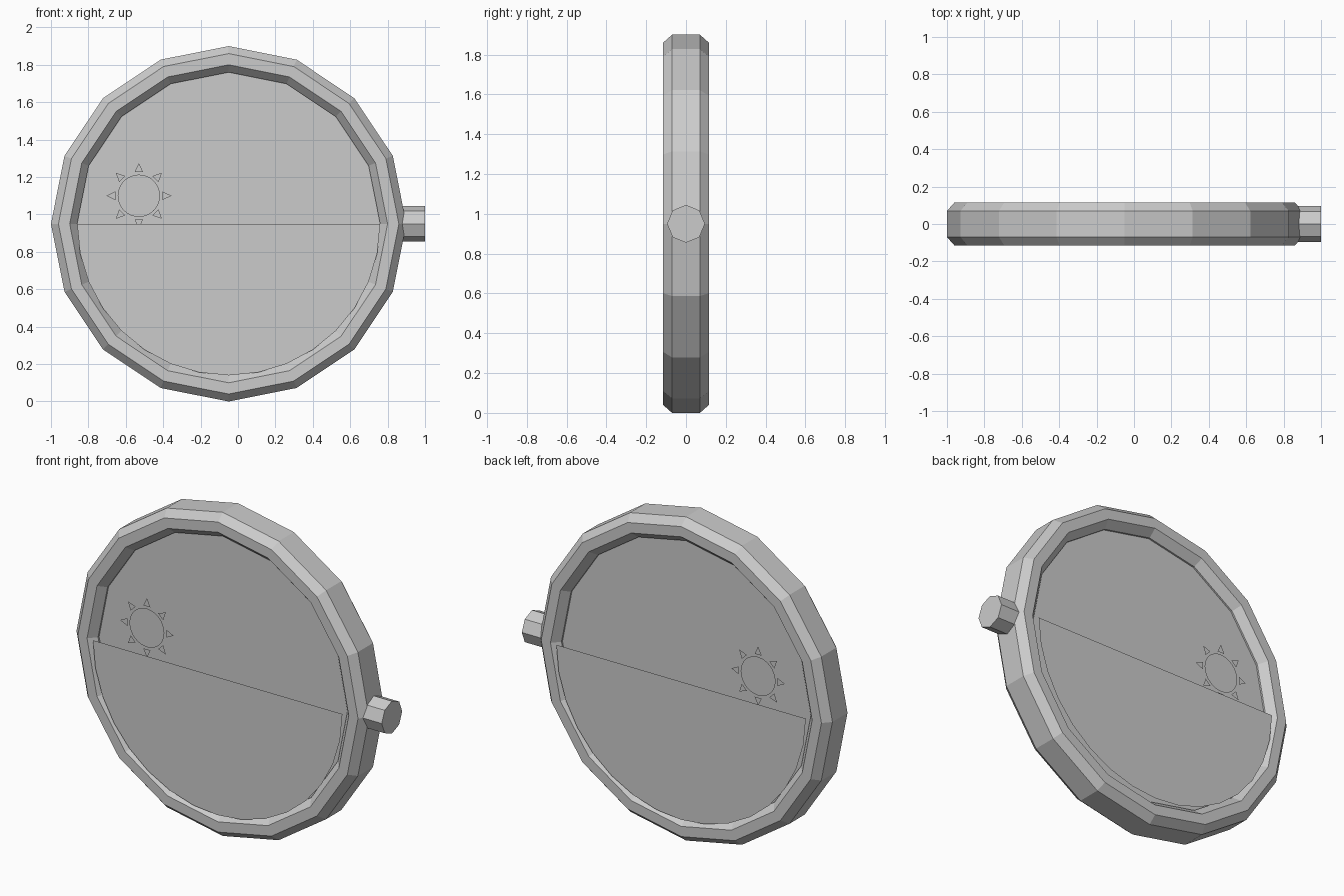
import bpy, bmesh, math
from mathutils import Matrix, Vector

if "Cube" in bpy.data.objects:
    bpy.data.objects.remove(bpy.data.objects["Cube"])

CX, CZ = -0.05, 0.95      # centre of the round frame

grey = bpy.data.materials.new("light grey")
grey.diffuse_color = (0.6, 0.6, 0.6, 1)
grey.use_nodes = True
grey.node_tree.nodes["Principled BSDF"].inputs["Base Color"].default_value = grey.diffuse_color


def finish(name, bm, recalc=True):
    if recalc:
        bmesh.ops.recalc_face_normals(bm, faces=bm.faces)
    mesh = bpy.data.meshes.new(name)
    bm.to_mesh(mesh)
    bm.free()
    mesh.materials.append(grey)
    obj = bpy.data.objects.new(name, mesh)
    bpy.context.collection.objects.link(obj)
    return obj


def plate(bm, points, y):
    """Flat face from (x, z) points at depth y, facing away from the middle."""
    face = bm.faces.new([bm.verts.new((x, y, z)) for x, z in points])
    face.normal_update()
    if face.normal.y * y < 0:
        face.normal_flip()


def arc(cx, cz, r, start, end, steps):
    return [(cx + r * math.cos(a), cz + r * math.sin(a))
            for a in (start + (end - start) * i / steps for i in range(steps + 1))]


# Round frame: bevelled rectangular section swept around 16 sides
section = [(0.95, -0.07), (0.95, 0.07), (0.91, 0.115), (0.85, 0.115),
           (0.81, 0.07), (0.81, -0.07), (0.85, -0.115), (0.91, -0.115)]
bm = bmesh.new()
rings = []
for i in range(16):
    a = math.tau * i / 16
    rings.append([bm.verts.new((CX + r * math.cos(a), y, CZ + r * math.sin(a)))
                  for r, y in section])
for i in range(16):
    p, q = rings[i], rings[(i + 1) % 16]
    for j in range(8):
        k = (j + 1) % 8
        bm.faces.new((p[j], p[k], q[k], q[j]))
finish("round_frame", bm)

# Side knob: eight-sided stub
bm = bmesh.new()
bmesh.ops.create_cone(bm, cap_ends=True, segments=8, radius1=0.095, radius2=0.095,
                      depth=0.14, matrix=Matrix.Translation((0.93, 0, CZ))
                      @ Matrix.Rotation(math.pi / 2, 4, 'Y'))
finish("side_knob", bm)

# Panels and sun on the front and back
SX, SZ = -0.53, 1.10
back_panel, lower_panel, sun = bmesh.new(), bmesh.new(), bmesh.new()
for s in (-1, 1):
    plate(back_panel, arc(CX, CZ, 0.81, 0, math.tau, 32)[:-1], s * 0.06)
    plate(lower_panel, arc(CX, CZ, 0.81, math.pi, math.tau, 16), s * 0.117)
    plate(sun, arc(SX, SZ, 0.113, 0, math.tau, 32)[:-1], s * 0.088)
    for i in range(8):
        a = math.tau * i / 8
        out, side = Vector((math.cos(a), math.sin(a))), Vector((-math.sin(a), math.cos(a)))
        c = Vector((SX, SZ))
        plate(sun, [c + out * 0.126 - side * 0.023, c + out * 0.174,
                    c + out * 0.126 + side * 0.023], s * 0.088)
finish("back_panel", back_panel, False)
finish("lower_half_panel", lower_panel, False)
finish("sun_emblem", sun, False)
